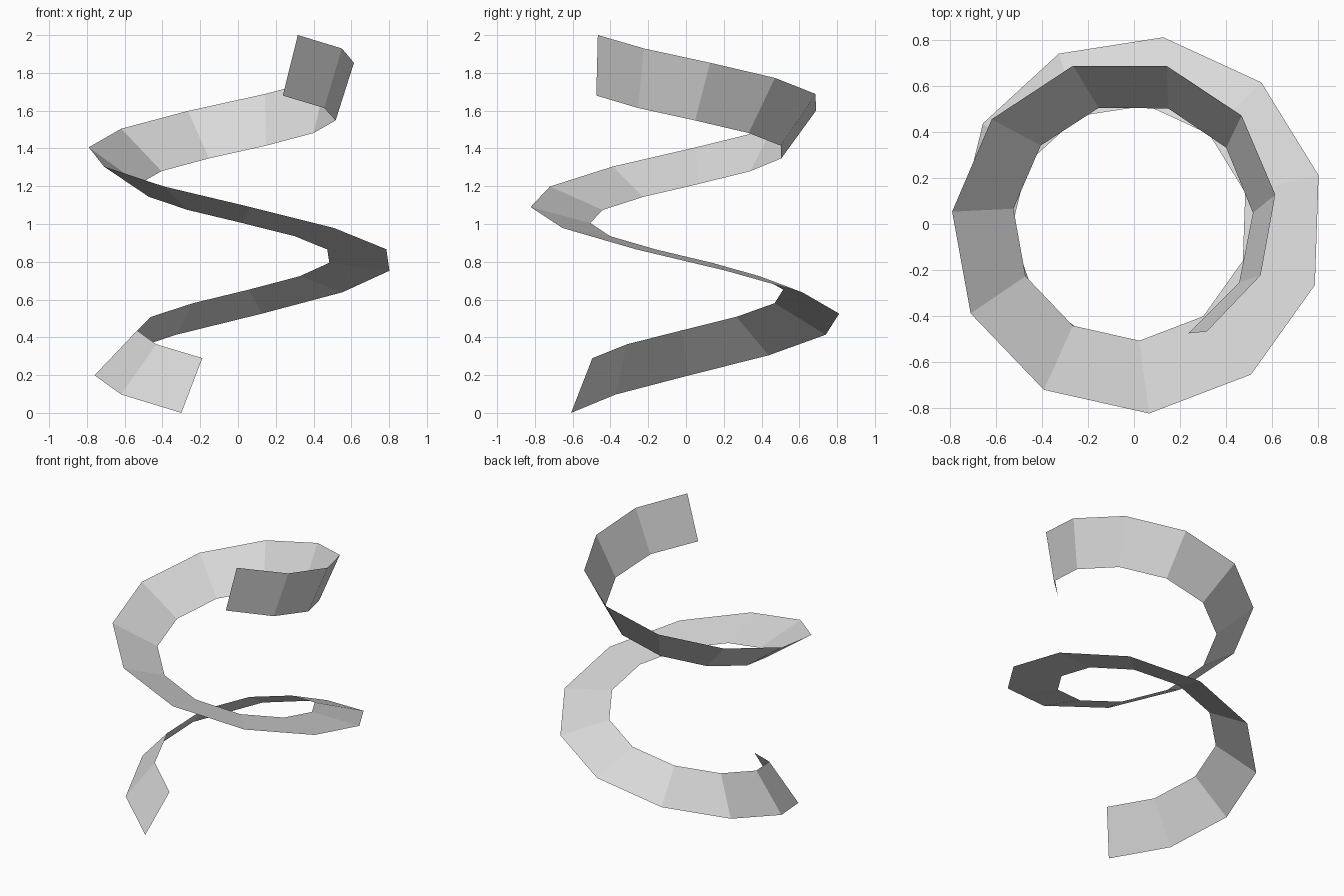
import bpy, bmesh
from math import sin, cos, radians, atan
from mathutils import Vector

cube = bpy.data.objects.get("Cube")
if cube:
    bpy.data.objects.remove(cube, do_unlink=True)

STEPS = 20
WIDTH = 0.33
TURN = radians(33.65)
AXIS = Vector((-0.012, 0.004, 0.29))
PITCH = atan(0.231)


def rung(i):
    """Inner and outer ends of one cross line of the twisting ribbon."""
    a = radians(-109.5) - TURN * i
    tilt = radians(64.3 - 8.46 * i + 0.05 * i * i)
    radius = 0.53 - 0.0041 * i + 0.00023 * i * i
    height = 0.0735 * i - 0.0002 * i * i
    out = Vector((cos(a), sin(a), 0))
    along = Vector((sin(a), -cos(a), 0))
    up = Vector((0, 0, cos(PITCH))) - along * sin(PITCH)
    inner = AXIS + out * radius + Vector((0, 0, height))
    return inner, inner + WIDTH * (out * cos(tilt) - up * sin(tilt))


# Plain grey material
grey = bpy.data.materials.new("light_grey")
grey.use_nodes = True
colour = (0.7, 0.7, 0.7, 1)
grey.diffuse_color = colour
grey.node_tree.nodes["Principled BSDF"].inputs["Base Color"].default_value = colour

# Spiral ribbon: flat quads between successive rungs
bm = bmesh.new()
rungs = [[bm.verts.new(p) for p in rung(i)] for i in range(STEPS + 1)]
for (a, b), (c, d) in zip(rungs, rungs[1:]):
    bm.faces.new((a, c, d, b))
mesh = bpy.data.meshes.new("spiral_ribbon")
bm.to_mesh(mesh)
bm.free()
mesh.materials.append(grey)
bpy.context.collection.objects.link(bpy.data.objects.new("spiral_ribbon", mesh))
